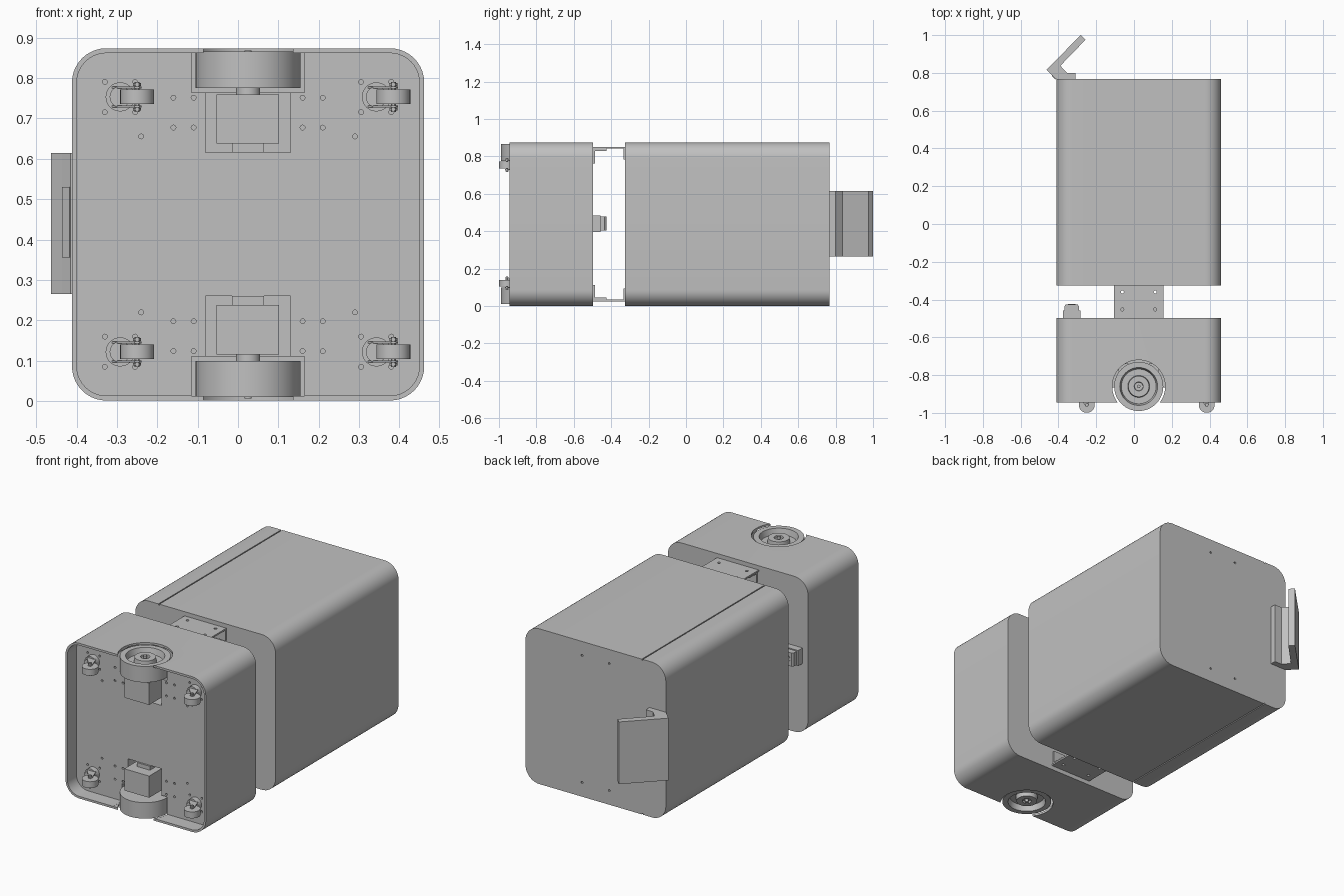
import bpy, bmesh, math
from mathutils import Matrix, Vector

if "Cube" in bpy.data.objects:
    bpy.data.objects.remove(bpy.data.objects["Cube"])

XC, ZC = 0.025, 0.4375          # centre line of the housings
GREY = (0.53, 0.53, 0.53, 1)
mat = bpy.data.materials.new("plain grey")
mat.use_nodes = True
mat.diffuse_color = GREY
mat.node_tree.nodes["Principled BSDF"].inputs["Base Color"].default_value = GREY


def finish(name, bm):
    bmesh.ops.recalc_face_normals(bm, faces=bm.faces)
    me = bpy.data.meshes.new(name)
    bm.to_mesh(me)
    bm.free()
    me.materials.append(mat)
    ob = bpy.data.objects.new(name, me)
    bpy.context.collection.objects.link(ob)
    smooth(ob)
    return ob


def smooth(ob):
    ob.data.shade_smooth()
    ob.data.set_sharp_from_angle(angle=math.radians(30))


def box(name, a, b):
    bm = bmesh.new()
    size = [abs(q - p) for p, q in zip(a, b)]
    mid = (Vector(a) + Vector(b)) / 2
    bmesh.ops.create_cube(bm, size=1, matrix=Matrix.Translation(mid) @ Matrix.Diagonal((*size, 1)))
    return finish(name, bm)


def prism(name, pts, lo, hi, axis):
    """Extrude a flat outline: axis 'y' takes (x, z) points, axis 'z' takes (x, y)."""
    bm = bmesh.new()
    place = (lambda p, t: (p[0], t, p[1])) if axis == "y" else (lambda p, t: (p[0], p[1], t))
    face = bm.faces.new([bm.verts.new(place(p, lo)) for p in pts])
    ext = bmesh.ops.extrude_face_region(bm, geom=[face])
    move = Vector(place((0, 0), hi - lo))
    bmesh.ops.translate(bm, vec=move, verts=[v for v in ext["geom"] if isinstance(v, bmesh.types.BMVert)])
    return finish(name, bm)


def circle(x, y, r, n=32):
    return [(x + r * math.cos(math.tau * i / n), y + r * math.sin(math.tau * i / n)) for i in range(n)]


def cyl(name, x, y, r, lo, hi, axis, n=32):
    return prism(name, circle(x, y, r, n), lo, hi, axis)


def lathe(name, x, y, profile, n=64):
    """Spin (radius, z) points about a vertical axis."""
    bm = bmesh.new()
    vs = [bm.verts.new((x + r, y, z)) for r, z in profile]
    edges = [bm.edges.new(e) for e in zip(vs, vs[1:])]
    bmesh.ops.spin(bm, geom=vs + edges, cent=(x, y, 0), axis=(0, 0, 1), angle=math.tau, steps=n)
    bmesh.ops.remove_doubles(bm, verts=bm.verts, dist=1e-5)
    return finish(name, bm)


def rounded(inset=0, r=0.085, n=10):
    w = 0.4365 - inset
    r -= inset
    out = []
    for k, (sx, sz) in enumerate(((1, 1), (-1, 1), (-1, -1), (1, -1))):
        for i in range(n + 1):
            a = math.pi / 2 * (k + i / n)
            out.append((XC + sx * (w - r) + r * math.cos(a), ZC + sz * (w - r) + r * math.sin(a)))
    return out


def cut(ob, cutters):
    for c in cutters:
        m = ob.modifiers.new("cut", "BOOLEAN")
        m.operation, m.solver, m.object = "DIFFERENCE", "EXACT", c
    dg = bpy.context.evaluated_depsgraph_get()
    me = bpy.data.meshes.new_from_object(ob.evaluated_get(dg))
    ob.modifiers.clear()
    ob.data = me
    for c in cutters:
        bpy.data.objects.remove(c)
    smooth(ob)


def join_holes(points, r, lo, hi):
    """One cutter holding many round holes along y."""
    bm = bmesh.new()
    for x, z in points:
        mtx = Matrix.Translation((x, (lo + hi) / 2, z)) @ Matrix.Rotation(math.pi / 2, 4, "X")
        bmesh.ops.create_cone(bm, cap_ends=True, segments=12, radius1=r, radius2=r, depth=hi - lo, matrix=mtx)
    return finish("hole_cutter", bm)


SIDES = (("upper", 1), ("lower", -1))
FLOOR = -0.865                  # recessed base plate
WY = -0.86                      # drive wheel axle

# Drive base housing: recessed floor, wheel notches, motor wells, bolt holes
base = prism("drive_base", rounded(), -0.945, -0.497, "y")
cutters = [prism("recess", rounded(0.012), -1.0, FLOOR, "y")]
holes = []
for _, s in SIDES:
    cutters += [box("wheel_well", (-0.115, -1, ZC + s * 0.327), (0.165, -0.715, ZC + s * 0.425)),
                box("motor_well", (-0.08, -1, ZC + s * 0.178), (0.13, -0.74, ZC + s * 0.33)),
                cyl("notch", XC, WY, 0.14, ZC + s * 0.42, ZC + s * 0.5, "z", 64)]
    for m in (-1, 1):
        holes += [(XC + m * dx, ZC + s * dz) for dx, dz in (
            (0.355, 0.353), (0.355, 0.278), (0.28, 0.353), (0.28, 0.278), (0.265, 0.218),
            (0.185, 0.314), (0.135, 0.314), (0.185, 0.24), (0.135, 0.24))]
cutters.append(join_holes(holes, 0.006, -0.9, -0.85))
cut(base, cutters)

# Main cabinet with door seams and bolt holes in the end face
cabinet = prism("cabinet", rounded(), -0.325, 0.767, "y")
seams = [box("seam", (-0.268, -1, ZC + s * 0.43), (-0.262, 1, ZC + s * 0.5)) for _, s in SIDES]
bolts = [(XC + m * 0.085, ZC + s * 0.357) for m in (-1, 1) for _, s in SIDES]
cut(cabinet, seams + [join_holes(bolts, 0.006, 0.75, 0.8)])

for side, s in SIDES:
    def Z(d):
        return ZC + s * d

    # Drive wheel with recessed face, raised hub and axle
    lathe(side + "_drive_wheel", XC, WY, [(r, Z(d)) for r, d in (
        (0, 0.338), (0.13, 0.338), (0.13, 0.428), (0.1, 0.428), (0.092, 0.395), (0.058, 0.395),
        (0.055, 0.423), (0.024, 0.423), (0.022, 0.412), (0, 0.412))])
    cyl(side + "_axle_cap", XC, WY, 0.009, Z(0.41), Z(0.431), "z", 16)

    # Motor block and its mounting strip
    box(side + "_motor", (-0.053, -0.935, Z(0.2)), (0.102, -0.785, Z(0.322)))
    box(side + "_motor_mount", (-0.015, -0.875, Z(0.178)), (0.065, -0.74, Z(0.2)))
    cyl(side + "_motor_shaft", XC, WY, 0.03, Z(0.32), Z(0.34), "z")

    # Bridge plate between the housings, with end flanges
    plate = box(side + "_bridge_plate", (-0.105, -0.498, Z(0.404)), (0.155, -0.317, Z(0.413)))
    cut(plate, [cyl("hole", XC + m * 0.087, y, 0.008, Z(0.39), Z(0.43), "z", 16)
                for m in (-1, 1) for y in (-0.36, -0.452)])
    for m in (-1, 1):
        x = XC + m * 0.087
        box(side + "_bridge_angle", (x - 0.035, -0.498, Z(0.392)), (x + 0.035, -0.425, Z(0.404)))
        box(side + "_bridge_foot", (x - 0.035, -0.498, Z(0.325)), (x + 0.035, -0.487, Z(0.404)))
    box(side + "_bridge_flange", (-0.105, -0.334, Z(0.345)), (0.155, -0.324, Z(0.404)))

    # Casters, all trailing the same way
    for tag, px in (("left", 0.343), ("right", -0.292)):
        name, cz, ax, ay = f"{side}_{tag}_caster_", Z(0.316), px + 0.042, -0.957
        cyl(name + "swivel", px, cz, 0.036, -0.895, FLOOR, "y")
        cyl(name + "swivel_cap", px, cz, 0.026, -0.91, -0.89, "y")
        cyl(name + "wheel", ax, ay, 0.042, cz - 0.018, cz + 0.018, "z")
        cyl(name + "axle", ax, ay, 0.006, cz - 0.037, cz + 0.037, "z", 12)
        for d in (-1, 1):
            prism(name + "fork", [(px - 0.025, -0.89), (px + 0.032, -0.89), (ax + 0.011, -0.955),
                                  (ax + 0.006, -0.967), (ax - 0.006, -0.967), (ax - 0.012, -0.955)],
                  cz + d * 0.021, cz + d * 0.026, "z")
            cyl(name + "nut", ax, ay, 0.01, cz + d * 0.027, cz + d * 0.034, "z", 6)

# Small sensor on the top of the drive base
box("sensor_base", (-0.377, -0.5, 0.397), (-0.282, -0.458, 0.485))
prism("sensor_head", [(-0.368, -0.46), (-0.291, -0.46), (-0.291, -0.435), (-0.3, -0.425),
                      (-0.36, -0.425), (-0.368, -0.435)], 0.403, 0.479, "z")
cyl("sensor_knob", -0.33, 0.441, 0.02, -0.43, -0.424, "y", 24)

# Tilted display panel on its bent mount
prism("panel_mount", [(-0.415, 0.767), (-0.31, 0.767), (-0.31, 0.8), (-0.355, 0.8),
                      (-0.392, 0.84), (-0.44, 0.795)], 0.265, 0.615, "z")
panel = prism("display_panel", [(-0.463, 0.817), (-0.436, 0.79), (-0.257, 0.975), (-0.282, 1.0)],
              0.265, 0.615, "z")
prism("mount_cover", [(-0.436, 0.783), (-0.418, 0.765), (-0.413, 0.77), (-0.431, 0.788)],
      0.355, 0.53, "z")
